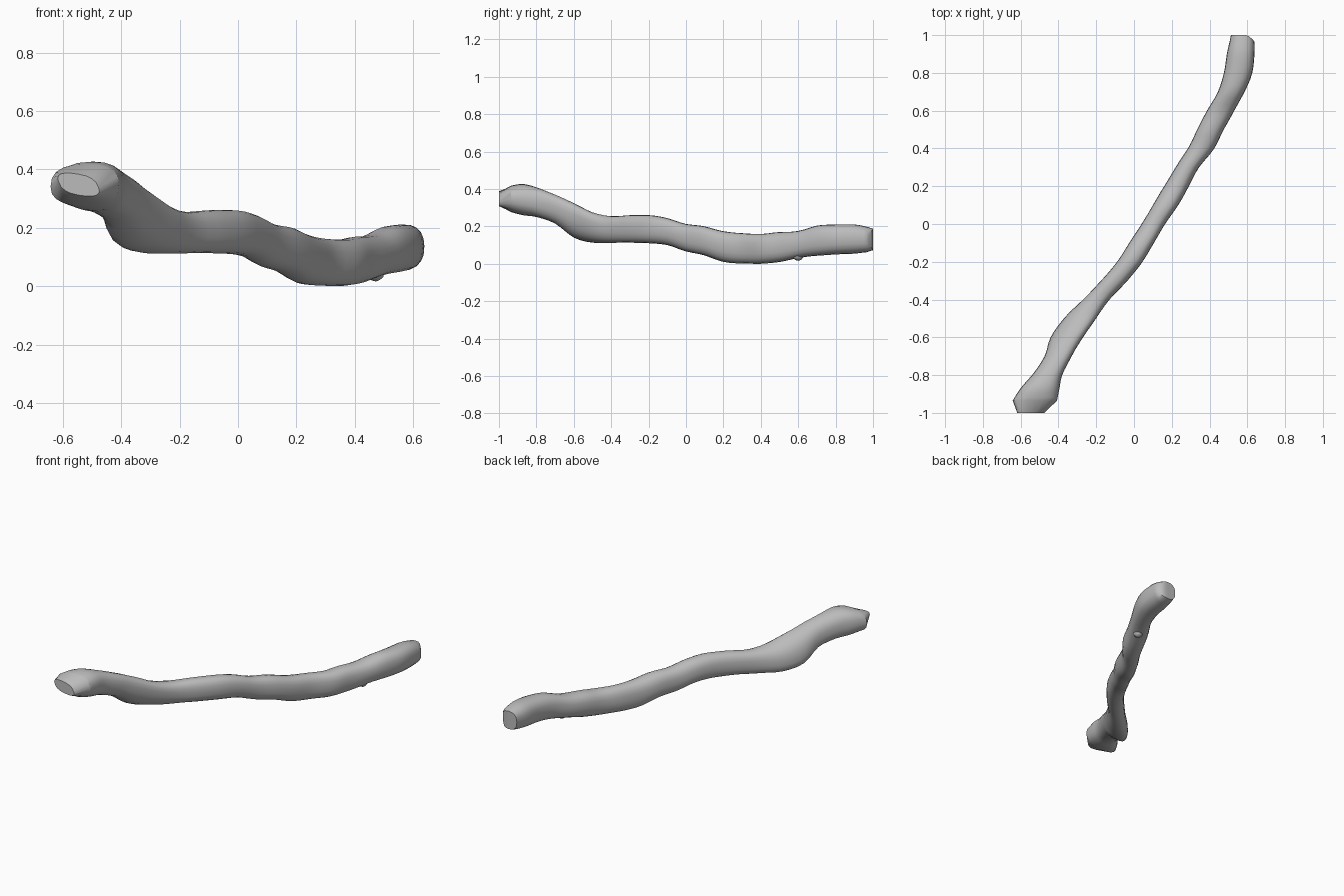
import bpy, bmesh, math
from mathutils import Vector, noise

cube = bpy.data.objects.get("Cube")
if cube:
    bpy.data.objects.remove(cube, do_unlink=True)

SIDES = 20
STEPS = 3

# Bark material
bark = bpy.data.materials.new("Grey bark")
bark.use_nodes = True
grey = (0.5, 0.5, 0.5, 1)
bark.diffuse_color = grey
bark.node_tree.nodes["Principled BSDF"].inputs["Base Color"].default_value = grey

# Stations along the stick: y, left x, right x, bottom z, top z
STATIONS = [
    (-.935, -.642, -.408, .275, .418), (-.87, -.6, -.395, .26, .427),
    (-.8, -.54, -.38, .25, .41), (-.7, -.475, -.33, .215, .37),
    (-.6, -.442, -.27, .14, .325), (-.5, -.372, -.2, .112, .275),
    (-.4, -.27, -.13, .112, .255), (-.3, -.175, -.035, .113, .26),
    (-.2, -.09, .045, .11, .26), (-.1, -.025, .105, .1, .245),
    (0, .04, .165, .065, .213), (.1, .1, .235, .045, .2),
    (.2, .16, .29, .01, .175), (.3, .22, .345, .002, .165),
    (.4, .285, .425, .001, .16), (.5, .335, .475, .01, .17),
    (.6, .385, .53, .03, .175), (.7, .445, .585, .042, .205),
    (.8, .475, .625, .05, .21), (.9, .49, .637, .055, .21),
    (.965, .505, .637, .062, .198),
]


def soften(v):
    """Squares off a circle coordinate slightly."""
    return math.copysign(abs(v) ** .82, v)


def ring(bm, station, lean, bend=0.0, rough=0.03):
    """Rounded slice; lean skews it in x and z, bend folds its right edge in y."""
    y, x0, x1, z0, z1 = station
    verts = []
    for i in range(SIDES):
        a = math.tau * i / SIDES
        dx = soften(math.cos(a)) * (x1 - x0) / 2
        dz = soften(math.sin(a + lean)) * (z1 - z0) / 2
        p = Vector(((x0 + x1) / 2 + dx, y + bend * max(0, dx - .03), (z0 + z1) / 2 + dz))
        k = rough * noise.noise(p * 9)
        p.x += dx * k
        p.z = max(0, p.z + dz * k)
        verts.append(bm.verts.new(p))
    return verts


def smooth_stations():
    """Catmull-Rom interpolation between the stations."""
    pts = [STATIONS[0]] + STATIONS + [STATIONS[-1]]
    for a, b, c, d in zip(pts, pts[1:], pts[2:], pts[3:]):
        for s in range(STEPS):
            t = s / STEPS
            yield [q + t / 2 * (r - p + t * (2 * p - 5 * q + 4 * r - u
                                             + t * (3 * (q - r) + u - p)))
                   for p, q, r, u in zip(a, b, c, d)]
    yield STATIONS[-1]


def elbow_lean(y):
    """Skew that is strongest at the front elbow."""
    return .04 + .26 * math.exp(-((y + .55) / .15) ** 2)


def cap(bm, verts):
    """Closes an end with upright strips so that it can fold."""
    for i in range(SIDES // 2):
        quad = [verts[i], verts[i + 1], verts[SIDES - i - 1], verts[-i]]
        bm.faces.new(list(dict.fromkeys(quad)))


def finish(bm, name):
    bmesh.ops.recalc_face_normals(bm, faces=bm.faces)
    mesh = bpy.data.meshes.new(name)
    bm.to_mesh(mesh)
    bm.free()
    mesh.materials.append(bark)
    obj = bpy.data.objects.new(name, mesh)
    bpy.context.collection.objects.link(obj)
    bpy.ops.object.select_all(action="DESELECT")
    obj.select_set(True)
    bpy.context.view_layer.objects.active = obj
    bpy.ops.object.shade_smooth_by_angle(angle=math.radians(35))


# Branch: lofted slices with a small flat front cut and a folded back cut
bm = bmesh.new()
rings = [ring(bm, (-1, -.618, -.475, .308, .388), lean=-.5, rough=0)]
rings += [ring(bm, s, elbow_lean(s[0])) for s in smooth_stations()]
rings.append(ring(bm, (1, .513, .628, .073, .188), lean=0, bend=-.8, rough=0))
for a, b in zip(rings, rings[1:]):
    for i in range(SIDES):
        j = (i + 1) % SIDES
        bm.faces.new((a[i], a[j], b[j], b[i]))
cap(bm, rings[0])
cap(bm, rings[-1])
finish(bm, "branch")

# Small knot under the back half
bm = bmesh.new()
bmesh.ops.create_icosphere(bm, subdivisions=2, radius=.03)
bmesh.ops.translate(bm, verts=bm.verts, vec=(.472, .6, .046))
finish(bm, "twig_knot")
